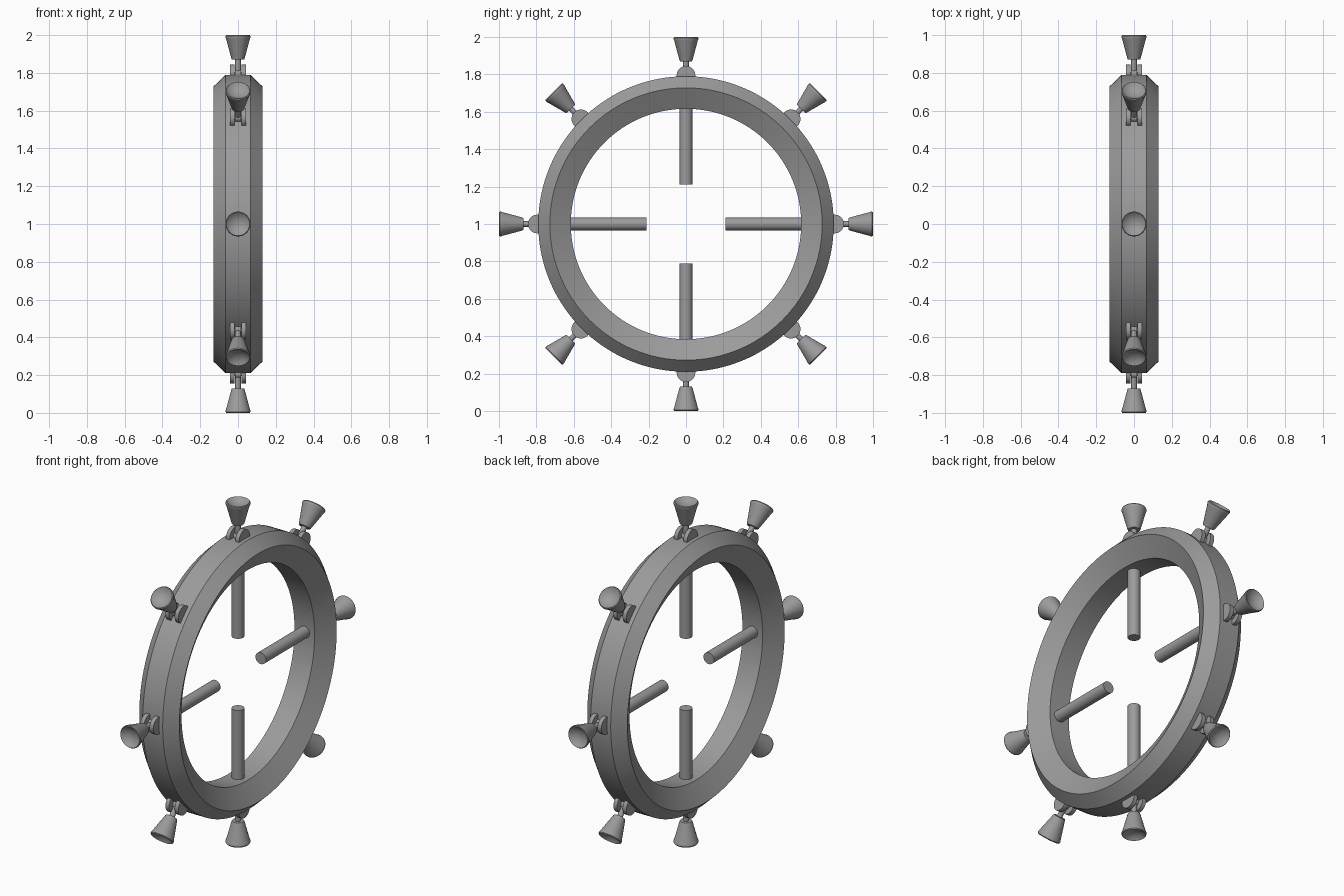
import bpy, bmesh, math
from mathutils import Matrix, Vector

cube = bpy.data.objects.get("Cube")
if cube:
    bpy.data.objects.remove(cube, do_unlink=True)

# One plain grey metal
grey = bpy.data.materials.new("plain_grey")
grey.use_nodes = True
GREY = (0.33, 0.33, 0.33, 1)
grey.diffuse_color = GREY
grey.node_tree.nodes["Principled BSDF"].inputs["Base Color"].default_value = GREY

CENTRE = Matrix.Translation((0, 0, 1))
TO_X = Matrix.Rotation(math.pi / 2, 4, 'Y')


def lathe(name, profile, matrix, steps=32, closed=False):
    """Spin a (radius, height) profile about z, then place it."""
    bm = bmesh.new()
    verts = [bm.verts.new((r, 0, h)) for r, h in profile]
    edges = [bm.edges.new(pair) for pair in zip(verts, verts[1:])]
    if closed:
        edges.append(bm.edges.new((verts[-1], verts[0])))
    bmesh.ops.spin(bm, geom=verts + edges, cent=(0, 0, 0), axis=(0, 0, 1),
                   angle=math.tau, steps=steps, use_duplicate=False)
    bmesh.ops.remove_doubles(bm, verts=bm.verts, dist=1e-5)
    bmesh.ops.recalc_face_normals(bm, faces=bm.faces)
    mesh = bpy.data.meshes.new(name)
    bm.to_mesh(mesh)
    bm.free()
    mesh.materials.append(grey)
    mesh.transform(matrix)
    obj = bpy.data.objects.new(name, mesh)
    bpy.context.collection.objects.link(obj)
    bpy.ops.object.select_all(action='DESELECT')
    bpy.context.view_layer.objects.active = obj
    obj.select_set(True)
    bpy.ops.object.shade_smooth_by_angle(angle=math.radians(30))
    return obj


def rod(radius, low, high):
    return [(0, low), (radius, low), (radius, high), (0, high)]


# Rim with bevelled outer and inner edges
lathe("rim", [(0.79, -0.065), (0.79, 0.065), (0.728, 0.13), (0.616, 0.065),
              (0.616, -0.065), (0.728, -0.13)], CENTRE @ TO_X, 128, True)

# Flared grip with a dished end
grip = [(0, 0.87), (0.032, 0.87), (0.035, 0.876), (0.063, 0.981), (0.066, 0.987),
        (0.066, 0.995), (0.062, 1.0), (0.048, 0.987), (0.026, 0.977), (0, 0.973)]

for i in range(8):
    turn = CENTRE @ Matrix.Rotation(i * math.pi / 4, 4, 'X')
    lathe(f"grip_{i}", grip, turn)
    lathe(f"grip_stem_{i}", rod(0.015, 0.78, 0.875), turn, 20)
    # Hinge: two round lugs with a knuckle and pin between them
    hinge = turn @ Matrix.Translation((0, 0, 0.795)) @ TO_X
    for side in (-1, 1):
        lathe(f"hinge_lug_{i}_{side}", rod(0.05, side * 0.018, side * 0.042), hinge)
    lathe(f"hinge_knuckle_{i}", rod(0.022, -0.015, 0.015), hinge, 20)
    lathe(f"hinge_pin_{i}", rod(0.01, -0.03, 0.03), hinge, 12)
    # Short inner spokes on the four main directions
    if i % 2 == 0:
        lathe(f"spoke_{i}", rod(0.034, 0.21, 0.64), turn)
